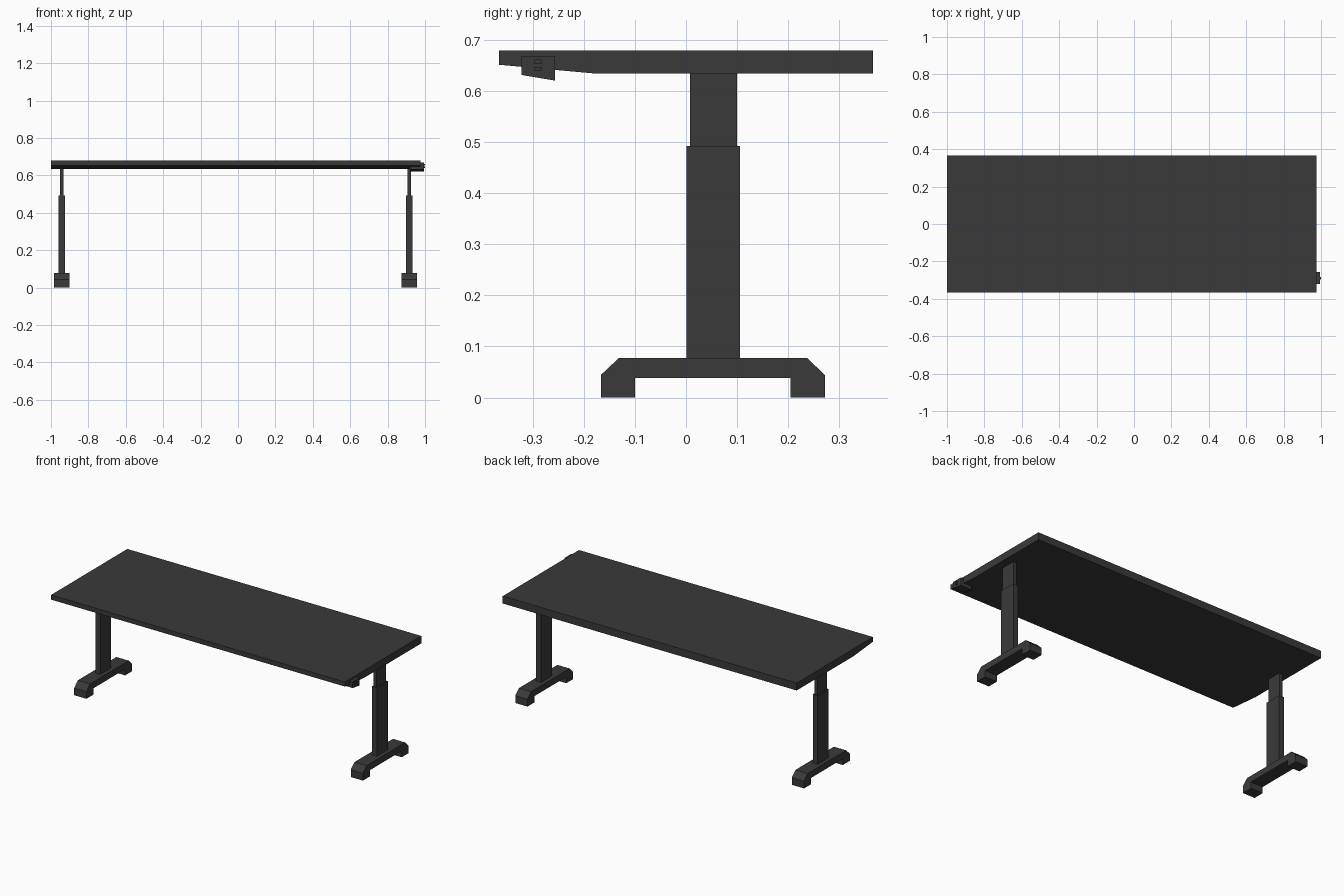
import bpy, bmesh

if "Cube" in bpy.data.objects:
    bpy.data.objects.remove(bpy.data.objects["Cube"])

grey = bpy.data.materials.new("dark_grey")
grey.diffuse_color = (0.042, 0.042, 0.042, 1)
grey.use_nodes = True
grey.node_tree.nodes["Principled BSDF"].inputs["Base Color"].default_value = grey.diffuse_color


def extrude_x(name, profile, x0, x1):
    """Extrude a (y, z) outline from x0 to x1."""
    bm = bmesh.new()
    face = bm.faces.new([bm.verts.new((x0, y, z)) for y, z in profile])
    out = bmesh.ops.extrude_face_region(bm, geom=[face])
    moved = [v for v in out["geom"] if isinstance(v, bmesh.types.BMVert)]
    bmesh.ops.translate(bm, verts=moved, vec=(x1 - x0, 0, 0))
    bmesh.ops.recalc_face_normals(bm, faces=bm.faces)
    mesh = bpy.data.meshes.new(name)
    bm.to_mesh(mesh)
    bm.free()
    mesh.materials.append(grey)
    obj = bpy.data.objects.new(name, mesh)
    bpy.context.collection.objects.link(obj)
    return obj


def box(name, x0, x1, y0, y1, z0, z1):
    return extrude_x(name, [(y0, z0), (y1, z0), (y1, z1), (y0, z1)], x0, x1)


# Table top, thinned under its front edge
extrude_x("table_top", [(-0.366, 0.68), (-0.366, 0.652), (-0.18, 0.635),
                        (0.366, 0.635), (0.366, 0.68)], -1.0, 0.975)

# Telescopic legs with bridge-shaped feet
foot = [(-0.167, 0), (-0.10, 0), (-0.10, 0.038), (0.205, 0.038), (0.205, 0),
        (0.272, 0), (0.272, 0.044), (0.238, 0.077), (-0.132, 0.077), (-0.167, 0.044)]
for side, x in (("left", -0.9425), ("right", 0.9155)):
    extrude_x(side + "_foot", foot, x - 0.041, x + 0.041)
    box(side + "_lower_column", x - 0.0165, x + 0.0165, 0.001, 0.106, 0.077, 0.493)
    box(side + "_upper_column", x - 0.0105, x + 0.0105, 0.008, 0.100, 0.493, 0.636)

# Height control: outer panel, plate under the top, two buttons
extrude_x("control_panel", [(-0.322, 0.632), (-0.257, 0.621), (-0.257, 0.669),
                            (-0.322, 0.669)], 0.975, 0.995)
extrude_x("control_bracket", [(-0.322, 0.632), (-0.257, 0.621), (-0.257, 0.643),
                              (-0.322, 0.649)], 0.92, 0.975)
for name, z in (("up_button", 0.654), ("down_button", 0.640)):
    box(name, 0.995, 1.0, -0.297, -0.283, z, z + 0.008)
